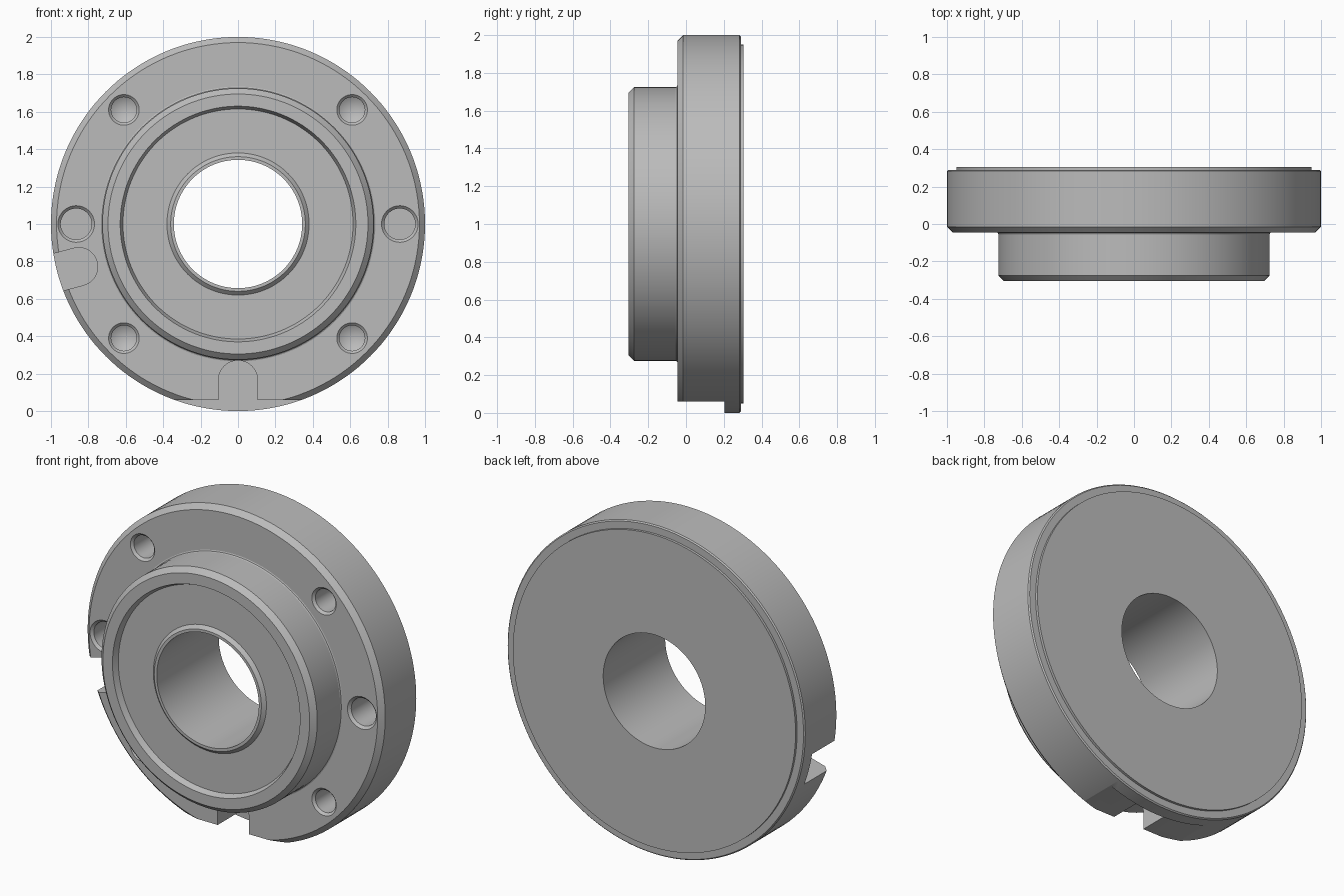
import bpy, bmesh, math
from mathutils import Matrix, Vector

cube = bpy.data.objects.get("Cube")
if cube:
    bpy.data.objects.remove(cube, do_unlink=True)

steel = bpy.data.materials.new("machined_grey")
steel.use_nodes = True
GREY = (0.5, 0.5, 0.5, 1)
steel.diffuse_color = GREY
steel.node_tree.nodes["Principled BSDF"].inputs["Base Color"].default_value = GREY


def finish(name, bm):
    bmesh.ops.remove_doubles(bm, verts=bm.verts, dist=1e-5)
    bmesh.ops.recalc_face_normals(bm, faces=bm.faces)
    mesh = bpy.data.meshes.new(name)
    bm.to_mesh(mesh)
    bm.free()
    mesh.materials.append(steel)
    obj = bpy.data.objects.new(name, mesh)
    bpy.context.collection.objects.link(obj)
    return obj


def lathe(name, profile, centre, steps, closed):
    """Turn a (radius, y) profile about an axis along y."""
    bm = bmesh.new()
    cx, cz = centre
    verts = [bm.verts.new((cx + r, y, cz)) for r, y in profile]
    edges = [bm.edges.new(pair) for pair in zip(verts, verts[1:])]
    if closed:
        edges.append(bm.edges.new((verts[-1], verts[0])))
    bmesh.ops.spin(bm, geom=verts + edges, cent=(cx, 0, cz), axis=(0, 1, 0),
                   angle=math.tau, steps=steps, use_merge=True)
    return finish(name, bm)


def slot_cutter(angle, inner_end, half_width, depth):
    """Round-ended slot running outward from the disc centre."""
    bm = bmesh.new()
    mid = inner_end + half_width
    outline = [(1.2, half_width)]
    for i in range(25):
        a = math.pi / 2 + math.pi * i / 24
        outline.append((mid + half_width * math.cos(a), half_width * math.sin(a)))
    outline.append((1.2, -half_width))
    turn = Matrix.Rotation(angle, 2)
    points = [turn @ Vector(p) for p in outline]
    face = bm.faces.new([bm.verts.new((p.x, -0.1, 1 + p.y)) for p in points])
    out = bmesh.ops.extrude_face_region(bm, geom=[face])
    bmesh.ops.translate(bm, vec=(0, depth + 0.1, 0),
                        verts=[v for v in out["geom"] if isinstance(v, bmesh.types.BMVert)])
    return finish("slot_cutter", bm)


# Flange, boss, shallow front recess, raised bore lip and back spigot
flange = lathe("flange_body", [
    (0.343, 0.305), (0.343, -0.29), (0.36, -0.29), (0.38, -0.27),
    (0.615, -0.27), (0.63, -0.305), (0.695, -0.305), (0.725, -0.275),
    (0.725, -0.055), (0.728, -0.048), (0.735, -0.045),
    (0.97, -0.045), (1.0, -0.015), (1.0, 0.283), (0.993, 0.29),
    (0.95, 0.29), (0.95, 0.305)], (0, 1), 144, True)

cutters = []
# Four drilled holes with conical bottoms
for sx in (-1, 1):
    for sz in (-1, 1):
        cutters.append(lathe("drill_cutter", [
            (0, -0.1), (0.082, -0.1), (0.082, -0.045), (0.068, -0.031),
            (0.068, 0.15), (0, 0.19)], (sx * 0.61, 1 + sz * 0.61), 40, False))
    # Flat-bottomed side holes
    cutters.append(lathe("dowel_cutter", [
        (0, -0.1), (0.098, -0.1), (0.098, -0.045), (0.083, -0.03),
        (0.083, 0.2), (0, 0.2)], (sx * 0.865, 1), 40, False))

# Slots at the bottom and at the lower right
cutters.append(slot_cutter(math.radians(270), 0.73, 0.105, 0.2))
cutters.append(slot_cutter(math.radians(195), 0.78, 0.102, 0.2))

# Flat milled under the flange, stopping short of the back rim
bm = bmesh.new()
bmesh.ops.create_cube(bm, size=1, matrix=Matrix.Translation((0, -0.095, -0.14))
                      @ Matrix.Diagonal((1.4, 0.6, 0.4, 1)))
cutters.append(finish("flat_cutter", bm))

bpy.context.view_layer.objects.active = flange
for cutter in cutters:
    mod = flange.modifiers.new("cut", "BOOLEAN")
    mod.operation = "DIFFERENCE"
    mod.solver = "EXACT"
    mod.object = cutter
    bpy.ops.object.modifier_apply(modifier=mod.name)
    bpy.data.objects.remove(cutter, do_unlink=True)

bpy.ops.object.select_all(action="DESELECT")
flange.select_set(True)
bpy.ops.object.shade_smooth_by_angle(angle=math.radians(20))
